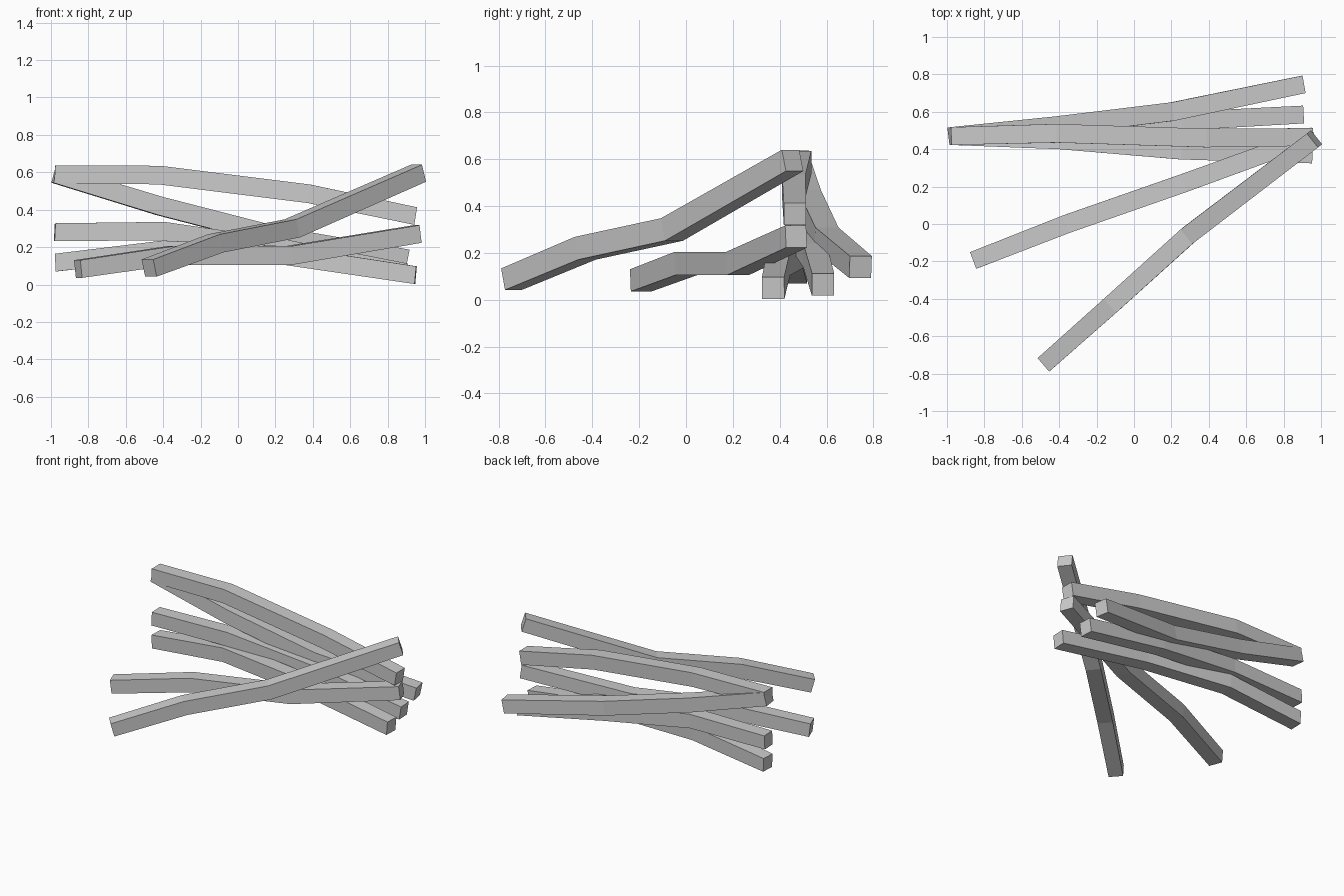
import bpy, bmesh
from mathutils import Vector

if "Cube" in bpy.data.objects:
    bpy.data.objects.remove(bpy.data.objects["Cube"])


def stick(name, path, size=0.095):
    """Bent square-section stick swept along a four point path."""
    pts = [Vector(p) for p in path]
    axis = (pts[-1] - pts[0]).normalized()
    bm = bmesh.new()
    rings = []
    for i, p in enumerate(pts):
        a, b = pts[max(i - 1, 0)], pts[min(i + 1, len(pts) - 1)]
        d = ((b - a).normalized() + axis).normalized()
        side = d.cross(Vector((0, 0, 1))).normalized()
        up = side.cross(d)
        h = size / 2 * (1.05 if 0 < i < len(pts) - 1 else 1)
        rings.append([bm.verts.new(p + side * h * u + up * h * v)
                      for u, v in ((-1, -1), (1, -1), (1, 1), (-1, 1))])
    for r, s in zip(rings, rings[1:]):
        for k in range(4):
            n = (k + 1) % 4
            bm.faces.new((r[k], r[n], s[n], s[k]))
    bm.faces.new(rings[0])
    bm.faces.new(rings[-1])
    bmesh.ops.recalc_face_normals(bm, faces=bm.faces)
    me = bpy.data.meshes.new(name)
    bm.to_mesh(me)
    bm.free()
    bpy.context.collection.objects.link(bpy.data.objects.new(name, me))


# Two sticks leaning toward the front
stick("front_stick_upper", [(-.475, -.745, .088), (-.12, -.43, .22), (.29, -.06, .30), (.965, .455, .595)])
stick("front_stick_lower", [(-.855, -.193, .083), (-.36, .00, .155), (.27, .22, .155), (.96, .47, .27)])

# Four sticks fanning out from the left end of the pile
stick("top_stick", [(-.98, .47, .59), (-.42, .485, .585), (.38, .46, .485), (.95, .465, .366)])
stick("rear_stick", [(-.98, .47, .59), (-.42, .525, .42), (.2, .60, .26), (.9, .745, .14)])
stick("middle_stick", [(-.98, .47, .28), (-.4, .485, .285), (.25, .55, .19), (.9, .585, .065)])
stick("bottom_stick", [(-.975, .47, .117), (-.4, .45, .185), (.25, .395, .155), (.95, .372, .05)])
